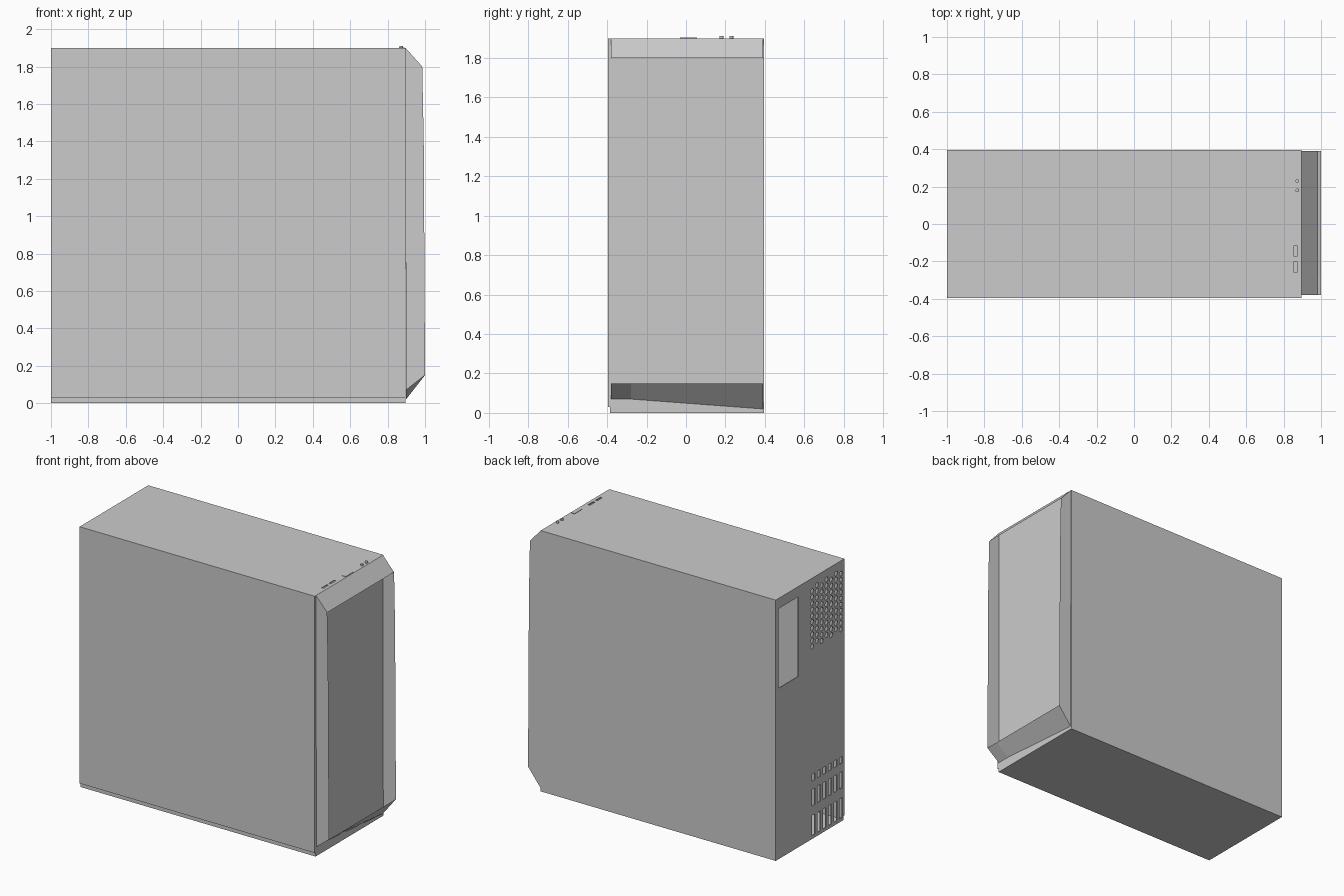
import bpy, bmesh, math
from mathutils import Matrix, Vector

if "Cube" in bpy.data.objects:
    bpy.data.objects.remove(bpy.data.objects["Cube"])

X0, X1 = -1.0, 0.895
Y0, Y1 = -0.385, 0.395
TOP = 1.9


def add_box(bm, lo, hi):
    lo, hi = Vector(lo), Vector(hi)
    m = Matrix.Translation((lo + hi) / 2) @ Matrix.Diagonal((*(hi - lo), 1))
    bmesh.ops.create_cube(bm, size=1, matrix=m)


def add_cyl(bm, centre, r, depth, sides, axis='Z'):
    rot = Matrix.Rotation(math.pi / 2, 4, 'Y') if axis == 'X' else Matrix()
    bmesh.ops.create_cone(bm, cap_ends=True, segments=sides, radius1=r, radius2=r,
                          depth=depth, matrix=Matrix.Translation(centre) @ rot)


def finish(name, bm):
    me = bpy.data.meshes.new(name)
    bm.to_mesh(me)
    bm.free()
    ob = bpy.data.objects.new(name, me)
    bpy.context.collection.objects.link(ob)
    return ob


def box(name, lo, hi):
    bm = bmesh.new()
    add_box(bm, lo, hi)
    return finish(name, bm)


def apply_all(ob):
    bpy.context.view_layer.objects.active = ob
    for m in list(ob.modifiers):
        bpy.ops.object.modifier_apply(modifier=m.name)


# Hollow case body: outer box with an inner cavity
body = box("case_body", (X0, Y0, 0), (X1, Y1, TOP))
sol = body.modifiers.new("wall", 'SOLIDIFY')
sol.thickness = 0.01
sol.offset = -1
apply_all(body)

# Cutters for the back openings and top ports
bm = bmesh.new()
a, b = X0 - 0.02, X0 + 0.02
add_box(bm, (a, 0.135, 1.245), (b, 0.365, 1.825))          # rear connector opening
for c in range(7):                                         # fan vent, hexagonal holes
    for r in range(10):
        z = 1.40 + r * 0.045 + (0.0225 if c % 2 else 0)
        add_cyl(bm, (X0, -0.025 - c * 0.055, z), 0.019, 0.04, 6, 'X')
for c in range(6):                                         # lower vent slots
    y = -0.04 - c * 0.063
    for z0, z1 in ((0.025, 0.17), (0.24, 0.36), (0.42, 0.47)):
        add_box(bm, (a, y - 0.016, z0), (b, y + 0.016, z1))
for y0, y1 in ((-0.26, -0.20), (-0.175, -0.115)):          # top port slots
    add_box(bm, (0.856, y0, TOP - 0.03), (0.871, y1, TOP + 0.02))
cutter = finish("opening_cutter", bm)
cutter.hide_render = True
mod = body.modifiers.new("openings", 'BOOLEAN')
mod.operation = 'DIFFERENCE'
mod.solver = 'EXACT'
mod.object = cutter
apply_all(body)
bpy.data.objects.remove(cutter)

# Removable side panel on the front face, raised a little from the floor
box("side_panel", (X0, -0.395, 0.03), (X1, Y0, TOP))

# Front shroud: open-faced shell with sloped top and twisted lower lip
profile = [(0.985, 1.8), (0.993, 1.4), (0.997, 0.7), (1.0, 0.15)]
stations = [(-0.38, 0.07), (-0.28, 0.07), (0.39, 0.02)]
bm = bmesh.new()
rings = []
for y, zlow in stations:
    pts = [(X1, TOP)] + profile + [(X1 + 0.003, zlow)]
    rings.append([bm.verts.new((x, y, z)) for x, z in pts])
for r0, r1 in zip(rings, rings[1:]):
    for i, j in ((0, 1), (4, 5)):                          # top slope, lower lip
        bm.faces.new((r0[i], r0[j], r1[j], r1[i]))
bm.faces.new(rings[0])                                     # side cheeks
bm.faces.new(rings[-1])
bmesh.ops.recalc_face_normals(bm, faces=bm.faces)
finish("front_shroud", bm)

# Top controls: two round jacks and a flat power button
for i, y in enumerate((0.18, 0.23)):
    bm = bmesh.new()
    add_cyl(bm, (0.873, y, TOP + 0.004), 0.01, 0.014, 16)
    finish(f"round_jack_{i + 1}", bm)
box("power_button", (0.86, -0.03, TOP - 0.005), (0.889, 0.055, TOP + 0.003))
